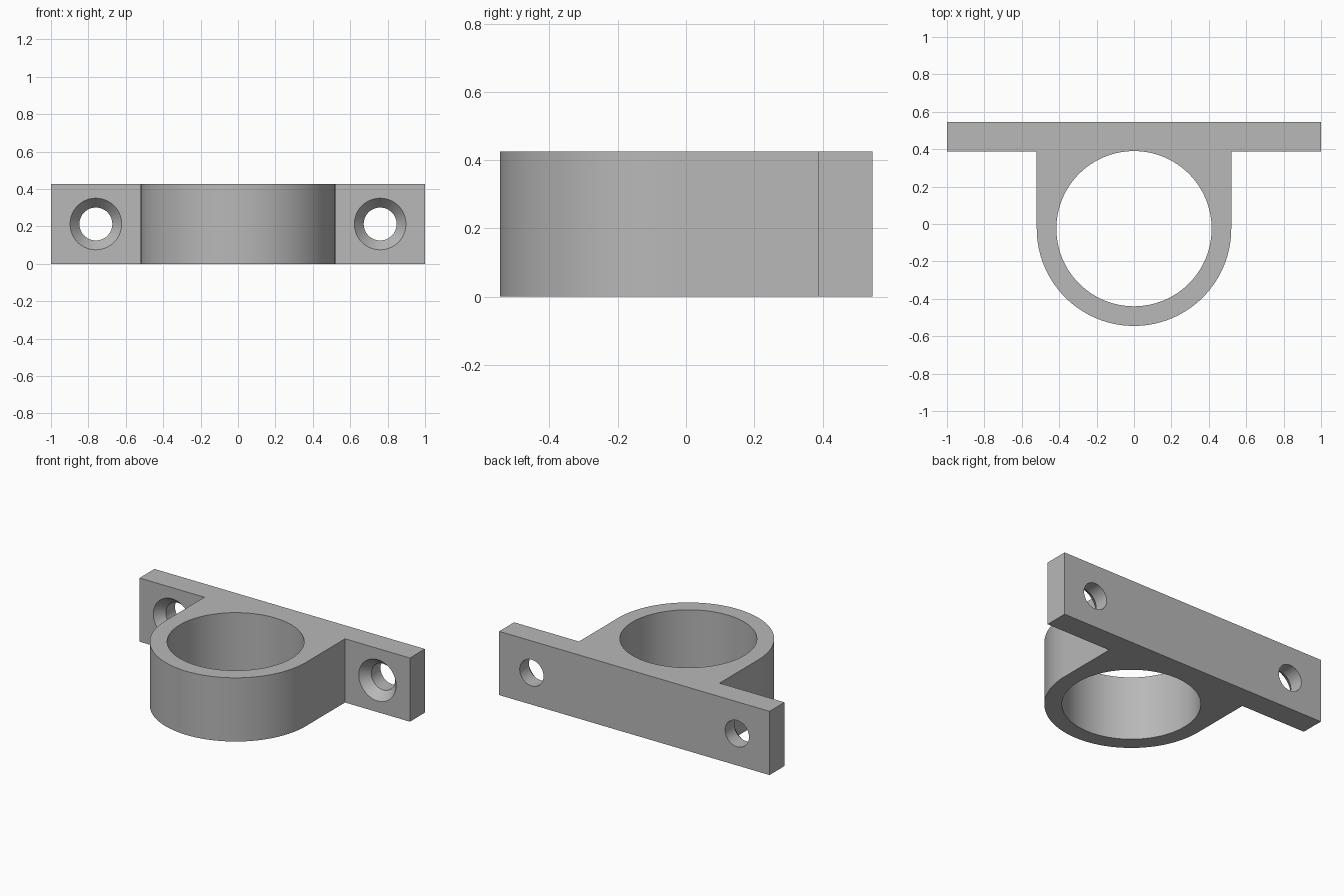
import bpy, bmesh, math
from mathutils import Matrix, Vector

HEIGHT = 0.426
CENTRE_Y = -0.025        # ring axis
OUTER, BORE = 0.52, 0.415
FRONT, BACK = 0.388, 0.546   # flange faces
HOLE_X, HOLE_R, SINK_R, SINK_DEPTH = 0.76, 0.088, 0.138, 0.06

cube = bpy.data.objects.get("Cube")
if cube:
    bpy.data.objects.remove(cube, do_unlink=True)

grey = bpy.data.materials.new("plain grey")
grey.use_nodes = True
colour = (0.48, 0.48, 0.48, 1)
grey.diffuse_color = colour
grey.node_tree.nodes["Principled BSDF"].inputs["Base Color"].default_value = colour


def make_object(name, bm):
    bmesh.ops.recalc_face_normals(bm, faces=bm.faces)
    mesh = bpy.data.meshes.new(name)
    bm.to_mesh(mesh)
    bm.free()
    mesh.materials.append(grey)
    obj = bpy.data.objects.new(name, mesh)
    bpy.context.collection.objects.link(obj)
    return obj


def extrude_outline(name, points):
    bm = bmesh.new()
    face = bm.faces.new([bm.verts.new((x, y, 0)) for x, y in points])
    top = bmesh.ops.extrude_face_region(bm, geom=[face])["geom"]
    verts = [v for v in top if isinstance(v, bmesh.types.BMVert)]
    bmesh.ops.translate(bm, verts=verts, vec=(0, 0, HEIGHT))
    return make_object(name, bm)


def lathe_cutter(name, profile, matrix, sides):
    """Closed solid of revolution from (radius, height) pairs."""
    bm = bmesh.new()
    rings = []
    for r, h in profile:
        rings.append([bm.verts.new(matrix @ Vector((
            r * math.cos(math.tau * i / sides), r * math.sin(math.tau * i / sides), h)))
            for i in range(sides)])
    for a, b in zip(rings, rings[1:]):
        for i in range(sides):
            j = (i + 1) % sides
            bm.faces.new((a[i], a[j], b[j], b[i]))
    bm.faces.new(rings[0])
    bm.faces.new(rings[-1])
    obj = make_object(name, bm)
    obj.hide_render = True
    return obj


# Bracket body: half-round front, straight cheeks, wide flange at the back
arc = [(OUTER * math.cos(a), CENTRE_Y + OUTER * math.sin(a))
       for a in (math.pi * (1 + i / 64) for i in range(65))]
flange = [(OUTER, FRONT), (1, FRONT), (1, BACK), (-1, BACK), (-1, FRONT), (-OUTER, FRONT)]
bracket = extrude_outline("clamp_bracket", arc + flange)

# Cutters: large bore and two countersunk screw holes
cutters = [lathe_cutter("bore_cutter", [(BORE, -0.1), (BORE, HEIGHT + 0.1)],
                        Matrix.Translation((0, CENTRE_Y, 0)), 128)]
slope = (SINK_R - HOLE_R) / SINK_DEPTH
over = 0.03
screw_profile = [(SINK_R + slope * over, -over), (HOLE_R, SINK_DEPTH),
                 (HOLE_R, BACK - FRONT + over)]
for side, label in ((1, "left"), (-1, "right")):
    place = Matrix.Translation((side * HOLE_X, FRONT, HEIGHT / 2)) @ Matrix.Rotation(-math.pi / 2, 4, "X")
    cutters.append(lathe_cutter(label + "_screw_cutter", screw_profile, place, 64))

# Cut the holes, then drop the cutters
bpy.context.view_layer.objects.active = bracket
for cutter in cutters:
    mod = bracket.modifiers.new("cut", "BOOLEAN")
    mod.operation = "DIFFERENCE"
    mod.solver = "EXACT"
    mod.object = cutter
    bpy.ops.object.modifier_apply(modifier=mod.name)
    bpy.data.objects.remove(cutter, do_unlink=True)

# Smooth round walls, sharp edges
bpy.ops.object.select_all(action="DESELECT")
bracket.select_set(True)
bpy.ops.object.shade_smooth_by_angle(angle=math.radians(25))
